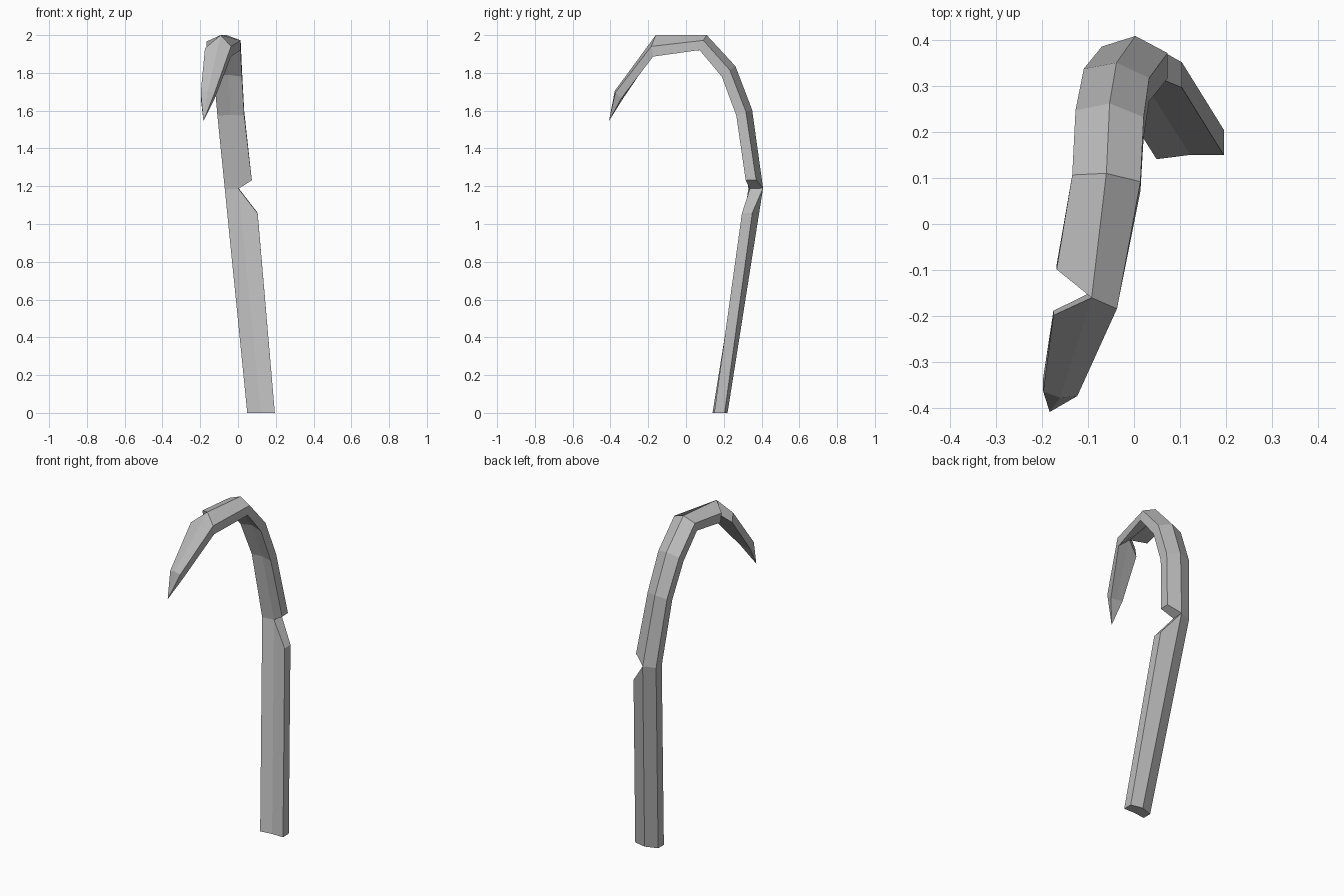
import bpy
import bmesh
from math import cos, sin
from mathutils import Vector

cube = bpy.data.objects.get("Cube")
if cube:
    bpy.data.objects.remove(cube, do_unlink=True)

# One flat colour for the whole blade
grey = bpy.data.materials.new("stem grey")
grey.use_nodes = True
colour = (0.5, 0.5, 0.5, 1)
grey.diffuse_color = colour
grey.node_tree.nodes["Principled BSDF"].inputs["Base Color"].default_value = colour

RIDGE_DEPTH = 0.07
EDGE_DEPTH = 0.055


def ring(ridge, lean, width, skew, drop=0.025, thick=1, right=(0, 0, 0), left=(0, 0, 0)):
    """Six-sided section: back ridge, two edges and a shallow inner groove."""
    ridge = Vector(ridge)
    inward = Vector((0, -cos(lean), -sin(lean)))
    across = Vector((1, skew, 0)) * width
    right_edge = ridge + across + inward * drop + Vector(right)
    left_edge = ridge - across + inward * drop + Vector(left)
    edge = inward * EDGE_DEPTH * thick
    return [left_edge + edge, ridge + inward * RIDGE_DEPTH * thick, right_edge + edge,
            right_edge, ridge, left_edge]


# Nicks: the same section with one edge slid back or forward along the stem
low_bend = dict(ridge=(0.003, 0.408, 1.19), lean=0.05, width=0.073, skew=0.04, drop=0.02)
top_bend = dict(ridge=(-0.092, -0.16, 2.0), lean=1.75, width=0.063, skew=-0.1,
                drop=0.03, right=(-0.008, -0.023, -0.03))

stem = [ring((0.122, 0.22, 0), 0, 0.073, 0.06, drop=0.02),
        ring(**low_bend, right=(0.028, -0.04, -0.13))]
arch = [ring(**low_bend, right=(-0.003, -0.02, 0.045)),
        ring((-0.038, 0.35, 1.605), 0.4, 0.071, -0.14),
        ring((-0.053, 0.262, 1.835), 0.7, 0.074, -0.1, drop=0.03),
        ring((-0.06, 0.11, 2.0), 1.2, 0.074, -0.1, drop=0.03),
        ring(**top_bend, left=(-0.013, 0.05, -0.005))]
hook = [ring(**top_bend, left=(-0.02, -0.05, -0.04)),
        ring((-0.16, -0.377, 1.705), 2.35, 0.037, -0.13, drop=0.012, thick=0.8)]
tip = Vector((-0.183, -0.408, 1.545))

bm = bmesh.new()


def skin(rings):
    """Bridge consecutive sections and return their vertices."""
    loops = [[bm.verts.new(p) for p in points] for points in rings]
    for a, b in zip(loops, loops[1:]):
        for i in range(6):
            j = (i + 1) % 6
            bm.faces.new((a[i], a[j], b[j], b[i]))
    return loops


stem_loops, arch_loops, hook_loops = skin(stem), skin(arch), skin(hook)

# Foot cap, split along the groove
foot = stem_loops[0]
bm.faces.new((foot[0], foot[1], foot[4], foot[5]))
bm.faces.new(foot[1:5])

# Walls of the right nick and the left nick
for loop in (stem_loops[-1], arch_loops[0]):
    bm.faces.new(loop[1:5])
for loop in (arch_loops[-1], hook_loops[0]):
    bm.faces.new((loop[0], loop[1], loop[4], loop[5]))

# Pointed end
point = bm.verts.new(tip)
last = hook_loops[-1]
for i in range(6):
    bm.faces.new((last[i], last[(i + 1) % 6], point))

bmesh.ops.remove_doubles(bm, verts=bm.verts, dist=0.0005)
bmesh.ops.recalc_face_normals(bm, faces=bm.faces)
mesh = bpy.data.meshes.new("curved_stem")
bm.to_mesh(mesh)
bm.free()
mesh.materials.append(grey)
bpy.context.collection.objects.link(bpy.data.objects.new("curved_stem", mesh))
